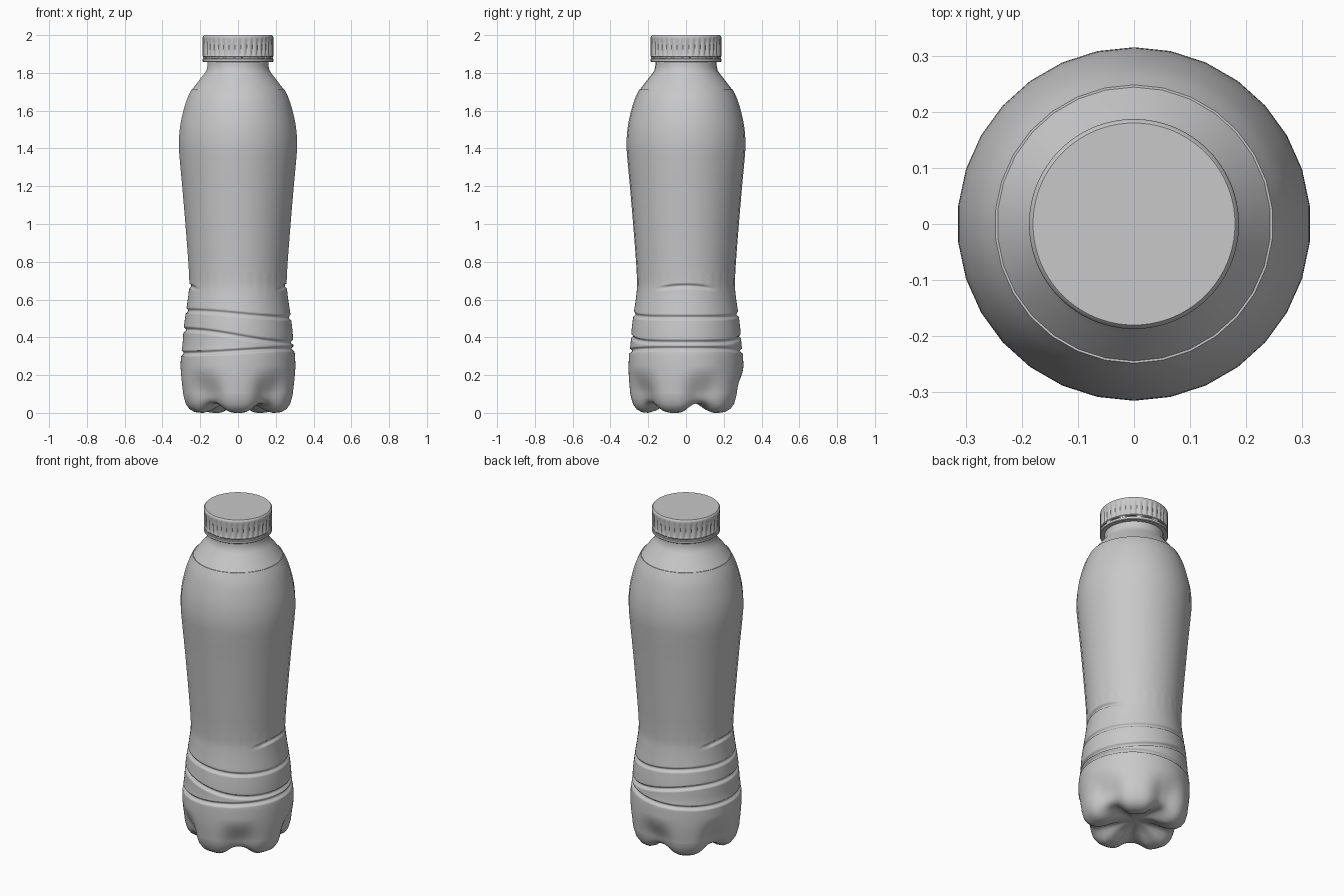
import bpy, bmesh
from math import sin, cos, pi, radians

old = bpy.data.objects.get("Cube")
if old:
    bpy.data.objects.remove(old, do_unlink=True)

grey = bpy.data.materials.new("plain grey")
grey.use_nodes = True
grey.diffuse_color = (0.58, 0.58, 0.58, 1)
grey.node_tree.nodes["Principled BSDF"].inputs["Base Color"].default_value = (0.58, 0.58, 0.58, 1)


def smooth(a, b, x):
    t = min(1, max(0, (x - a) / (b - a)))
    return t * t * (3 - 2 * t)


def lerp(a, b, t):
    return a + (b - a) * t


def sample(profile, z):
    """Radius of a (radius, height) profile at height z, with eased tangents."""
    n = len(profile)
    for i in range(n - 1):
        (r0, z0), (r1, z1) = profile[i], profile[i + 1]
        if z <= z1 or i == n - 2:
            def slope(k):
                a, b = profile[max(k - 1, 0)], profile[min(k + 1, n - 1)]
                return (b[0] - a[0]) / (b[1] - a[1])
            h = z1 - z0
            t = min(1, max(0, (z - z0) / h))
            return (lerp(r0, r1, t * t * (3 - 2 * t))
                    + h * slope(i) * t * (1 - t) ** 2 - h * slope(i + 1) * t * t * (1 - t))


def skin(name, rows, segs, point, close_bottom=False, close_top=False, angle=40):
    """Wrap rings of points, bottom to top, into one shell."""
    bm = bmesh.new()
    rings = []
    for row in rows:
        ring = []
        for j in range(segs):
            a = 2 * pi * j / segs - pi / 2
            r, z = point(row, a)
            ring.append(bm.verts.new((r * cos(a), r * sin(a), z)))
        rings.append(ring)
    for low, high in zip(rings, rings[1:]):
        for j in range(segs):
            k = (j + 1) % segs
            bm.faces.new((low[j], low[k], high[k], high[j]))
    if close_bottom:
        bm.faces.new(rings[0][::-1])
    if close_top:
        bm.faces.new(rings[-1])
    mesh = bpy.data.meshes.new(name)
    bm.to_mesh(mesh)
    bm.free()
    mesh.materials.append(grey)
    obj = bpy.data.objects.new(name, mesh)
    bpy.context.collection.objects.link(obj)
    bpy.ops.object.select_all(action='DESELECT')
    obj.select_set(True)
    bpy.context.view_layer.objects.active = obj
    bpy.ops.object.shade_smooth_by_angle(angle=radians(angle))
    return obj


SEAM = 0.74
SIDES = 30

# Lower body: five-footed base, waist bands and grooves
wall = [(0.295, 0.1), (0.303, 0.2), (0.302, 0.3), (0.294, 0.36), (0.288, 0.44),
        (0.278, 0.52), (0.266, 0.6), (0.259, 0.67), (0.261, SEAM), (0.266, 0.82)]
foot = [(0.02, 0.06), (0.07, 0.055), (0.12, 0.035), (0.16, 0.012), (0.2, 0.0),
        (0.235, 0.004), (0.262, 0.02), (0.28, 0.045), (0.289, 0.075)]
valley = [(0.02, 0.06), (0.06, 0.06), (0.1, 0.058), (0.14, 0.055), (0.18, 0.052),
          (0.21, 0.05), (0.23, 0.055), (0.243, 0.065), (0.25, 0.08)]


def groove(z, centre, width, depth):
    d = (z - centre) / width
    return depth * max(0, 1 - d * d)


def foot_weight(a):
    return smooth(0, 1, (0.5 + 0.5 * cos(5 * (a + pi / 2))) ** 0.7)


def chord(a):
    step = 2 * pi / SIDES
    local = (a + pi / 2) % step - step / 2
    return cos(step / 2) / cos(local)


def lower_point(row, a):
    w = foot_weight(a)
    if row < len(foot):
        (fr, fz), (vr, vz) = foot[row], valley[row]
        return lerp(vr, fr, w), lerp(vz, fz, w)
    z = 0.1 + (row - len(foot)) * 0.005
    r = sample(wall, z)
    r -= (1 - w) * 0.042 * (1 - smooth(0.08, 0.25, z))
    side = smooth(0, 1, (1 - cos(a)) / 2)
    r -= groove(z, lerp(0.505, 0.54, side), 0.013, 0.011)
    r -= groove(z, lerp(0.373, 0.44, side), 0.013, 0.013)
    r -= groove(z, lerp(0.34, 0.315, side), 0.013, 0.013)
    # short curved slash on each side
    off = abs(sin(a))
    if off < 0.65:
        r -= groove(z, 0.672 - 0.05 * off * off, 0.013, 0.011) * (1 - smooth(0.3, 0.65, off))
    return r * lerp(1, chord(a), smooth(0.6, SEAM, z)), z


row_count = len(foot) + round((SEAM - 0.1) / 0.005) + 1
skin("lower_body", range(row_count), SIDES * 4, lower_point, close_bottom=True, angle=60)

# Upper body: swelling grip and rounded shoulder
upper = [(0.259, 0.67), (0.261, SEAM), (0.266, 0.82), (0.28, 1.0), (0.297, 1.2), (0.309, 1.33),
         (0.315, 1.42), (0.309, 1.51), (0.293, 1.59), (0.272, 1.66), (0.248, 1.712)]
levels = [lerp(SEAM, 1.712, i / 40) for i in range(41)]
skin("upper_body", levels, SIDES, lambda z, a: (sample(upper, z), z))

# Shoulder cone and neck, set just inside the body's top edge
neck = [(0.248, 1.712), (0.244, 1.712), (0.222, 1.741), (0.198, 1.772), (0.178, 1.797),
        (0.168, 1.813), (0.164, 1.828), (0.162, 1.845), (0.162, 1.9)]
skin("shoulder_and_neck", neck, SIDES, lambda p, a: p, angle=30)

# Cap: fluted grip with a softened top edge
RIBS = 36
cap = [(0.16, 1.884, 0), (0.183, 1.884, 0), (0.187, 1.888, 0), (0.187, 1.893, 0.4),
       (0.187, 1.9, 1), (0.187, 1.94, 1), (0.187, 1.965, 0.7), (0.187, 1.98, 0.2),
       (0.187, 1.988, 0), (0.185, 1.995, 0), (0.18, 2.0, 0)]


def cap_point(p, a):
    r, z, flute = p
    return r - 0.007 * flute * (0.5 - 0.5 * cos(RIBS * a)) ** 1.5, z


skin("cap", cap, RIBS * 6, cap_point, close_bottom=True, close_top=True)

# Tamper ring below the cap, with small bridges joining the two
ring = [(0.162, 1.858), (0.184, 1.858), (0.187, 1.861), (0.187, 1.874), (0.184, 1.877), (0.162, 1.877)]
skin("tamper_ring", ring, 72, lambda p, a: p)


def bridge_point(p, a):
    r, z = p
    return (r if cos(12 * a) > 0.3 else 0.176), z


skin("tamper_bridges", [(0.185, 1.876), (0.185, 1.885)], 144, bridge_point)
